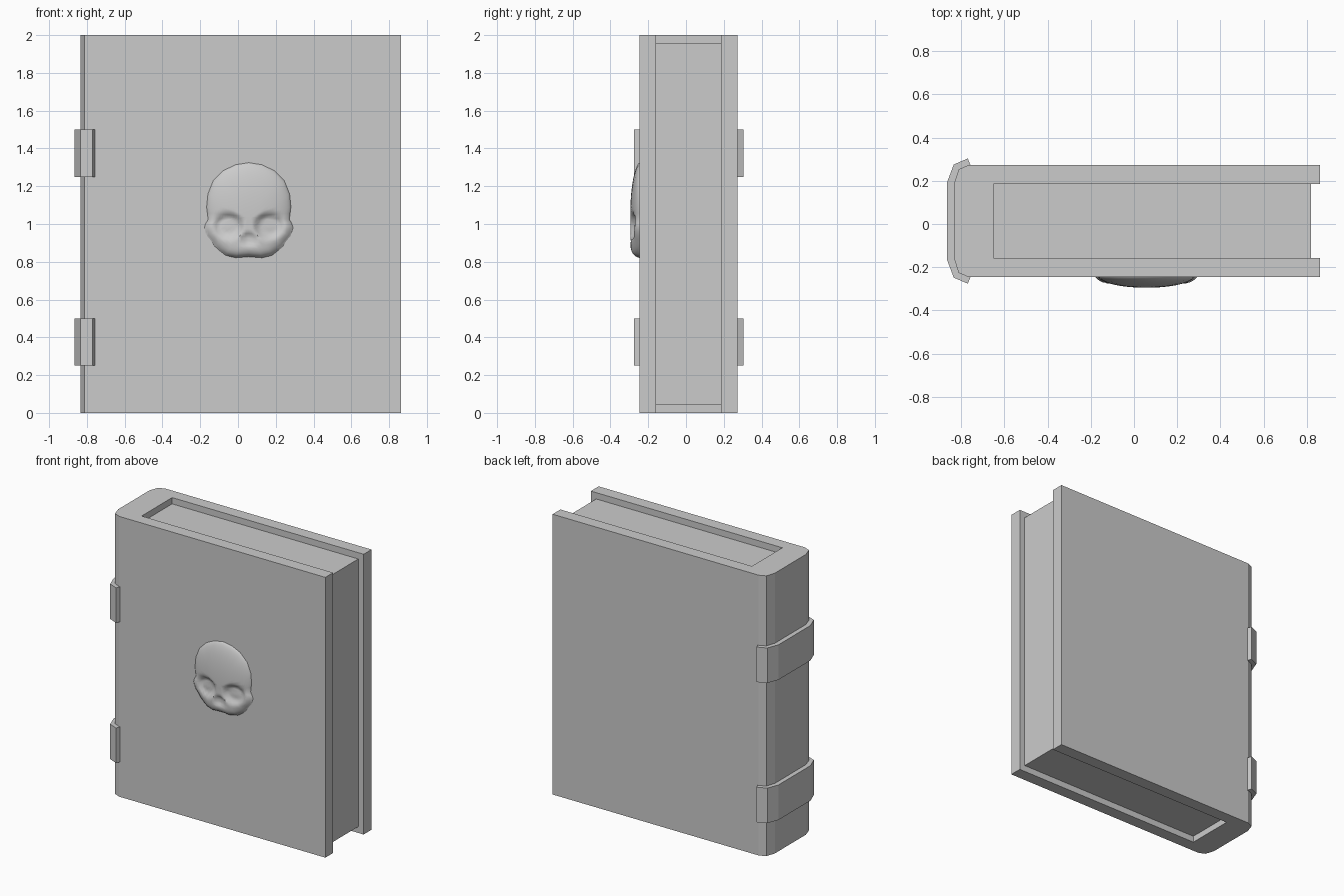
import bpy, math

if "Cube" in bpy.data.objects:
    bpy.data.objects.remove(bpy.data.objects["Cube"])

MID = 0.0135  # thickness centre of the book


def make(name, verts, faces):
    me = bpy.data.meshes.new(name)
    me.from_pydata(verts, [], faces)
    me.update()
    ob = bpy.data.objects.new(name, me)
    bpy.context.collection.objects.link(ob)
    return ob


def sheet(name, outer, inner, z0, z1):
    """Extrude the strip between two matching plan-view paths."""
    n = len(outer)
    pts = outer + inner
    verts = [(x, y, z) for z in (z0, z1) for x, y in pts]
    m = 2 * n
    faces = []
    for i in range(n - 1):
        a, b, c, d = i, i + 1, n + i + 1, n + i
        faces += [(a, b, c, d), (m + d, m + c, m + b, m + a),
                  (b, a, m + a, m + b), (d, c, m + c, m + d)]
    faces += [(0, n, m + n, m), (2 * n - 1, n - 1, m + n - 1, m + 2 * n - 1)]
    return make(name, verts, faces)


def mirrored(half):
    """Half path as (x, distance from MID), completed on the other side."""
    return [(x, MID + d) for x, d in half] + [(x, MID - d) for x, d in reversed(half)]


# Cover with faceted spine
cover_out = mirrored([(0.862, 0.26), (-0.765, 0.26), (-0.812, 0.24), (-0.833, 0.175)])
cover_in = mirrored([(0.862, 0.172), (-0.65, 0.172), (-0.65, 0.172 * 0.9), (-0.65, 0.11)])
sheet("cover", cover_out, cover_in, 0, 2)

# Page block
bpy.ops.mesh.primitive_cube_add(size=1, location=(0.085, MID, 1))
pages = bpy.context.object
pages.name = "pages"
pages.scale = (1.47, 0.344, 1.91)

# Raised spine bands
band_out = mirrored([(-0.77, 0.29), (-0.835, 0.262), (-0.866, 0.18)])
band_in = mirrored([(-0.758, 0.26), (-0.81, 0.238), (-0.831, 0.173)])
for label, z in (("lower", 0.25), ("upper", 1.25)):
    sheet(label + "_spine_band", band_out, band_in, z, z + 0.25)

# Skull relief: rings shrinking from a mirrored outline towards the middle
CX, CZ, BACK = 0.057, 1.04, -0.243
half = [(0, 1.327), (0.07, 1.316), (0.135, 1.285), (0.19, 1.23), (0.218, 1.16),
        (0.225, 1.09), (0.217, 1.025), (0.241, 0.98), (0.236, 0.93), (0.19, 0.875),
        (0.125, 0.832), (0.07, 0.82), (0, 0.826)]
outline = half + [(-x, z) for x, z in reversed(half[1:-1])]
dense = []
for i, (x0, z0) in enumerate(outline):
    x1, z1 = outline[(i + 1) % len(outline)]
    dense += [(x0, z0), ((x0 + x1) / 2, (z0 + z1) / 2)]


def dent(x, z, cx, cz, rx, rz):
    d = math.hypot((x - cx) / rx, (z - cz) / rz)
    return min(1, max(0, (1 - d) * 2.5))


def relief(x, z, t):
    low = min(1, max(0, (1.0 - z) / 0.1))
    h = 0.052 * (1 - t ** (2.2 + 8 * low)) ** 0.6
    h -= low * 0.04 * x * x / 0.05
    h -= 0.026 * dent(abs(x), z, 0.108, 0.99, 0.085, 0.075)
    h -= 0.015 * dent(x, z, 0, 0.918, 0.045, 0.04)
    return max(h, 0)


RINGS = [1, 0.985, 0.95] + [0.9 - 0.06 * i for i in range(15)]
n = len(dense)
verts, faces = [], []
for t in RINGS:
    for x, z in dense:
        px, pz = x * t, CZ + (z - CZ) * t
        verts.append((CX + px, BACK - relief(px, pz, t), pz))
for r in range(len(RINGS) - 1):
    for i in range(n):
        j = (i + 1) % n
        faces.append((r * n + j, r * n + i, (r + 1) * n + i, (r + 1) * n + j))
faces.append([(len(RINGS) - 1) * n + i for i in reversed(range(n))])
for f in range(len(faces)):
    faces[f] = tuple(reversed(faces[f]))
skull = make("skull_relief", verts, faces)
bpy.ops.object.select_all(action='DESELECT')
skull.select_set(True)
bpy.context.view_layer.objects.active = skull
bpy.ops.object.shade_smooth_by_angle(angle=math.radians(45))

# Consistent outward normals on the closed parts
for ob in bpy.context.collection.objects:
    if ob.name == "skull_relief":
        continue
    bpy.ops.object.select_all(action='DESELECT')
    ob.select_set(True)
    bpy.context.view_layer.objects.active = ob
    bpy.ops.object.mode_set(mode='EDIT')
    bpy.ops.mesh.select_all(action='SELECT')
    bpy.ops.mesh.normals_make_consistent(inside=False)
    bpy.ops.object.mode_set(mode='OBJECT')
